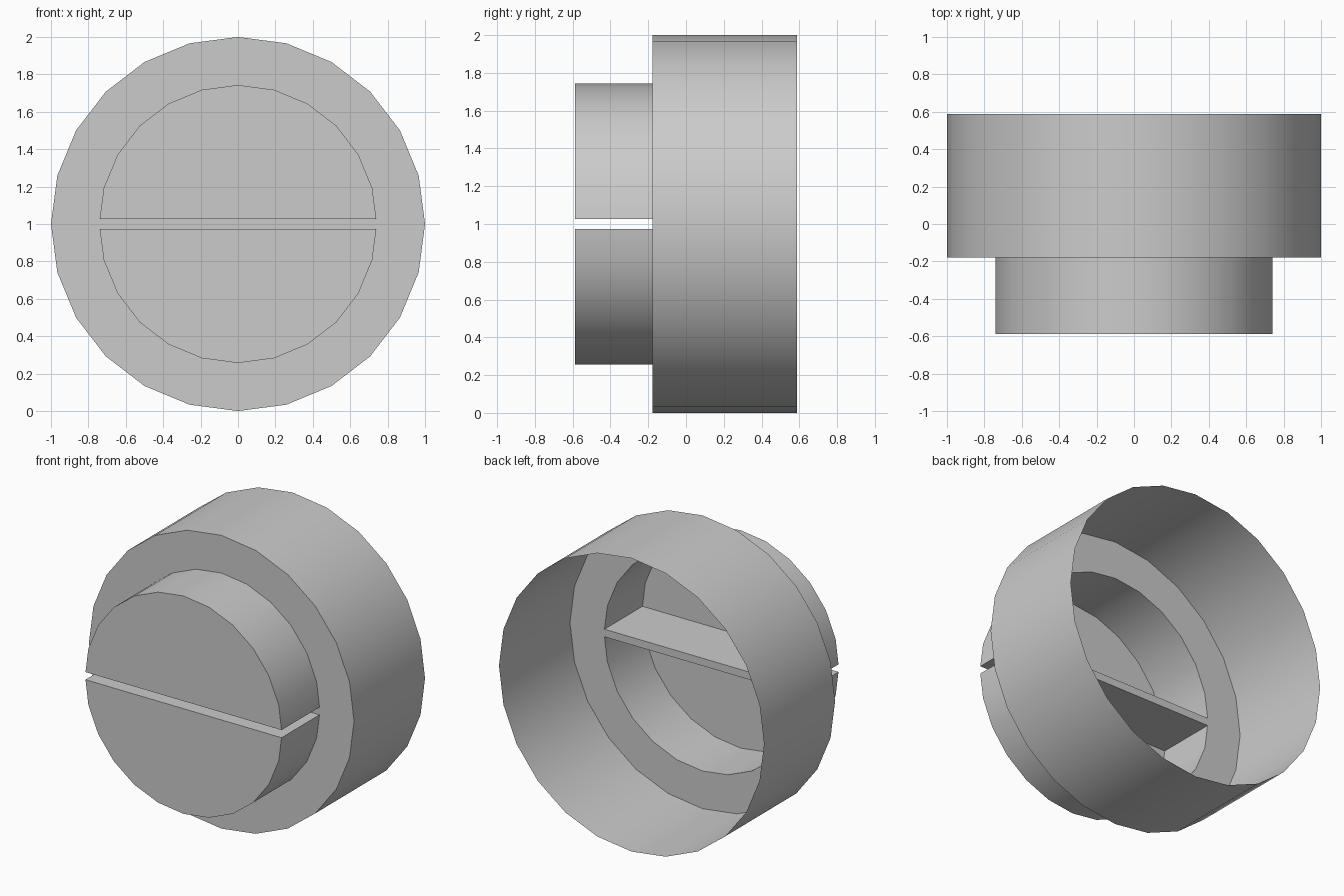
import bpy
import bmesh
from math import cos, sin, pi, radians, sqrt

cube = bpy.data.objects.get("Cube")
if cube:
    bpy.data.objects.remove(cube, do_unlink=True)

SIDES = 24
HALF = SIDES // 2
RIM_R, BOSS_R, SLOT = 1.0, 0.743, 0.026
FRONT, STEP, BACK = -0.587, -0.178, 0.587

grey = bpy.data.materials.new("plain grey")
grey.use_nodes = True
colour = (0.6, 0.6, 0.6, 1)
grey.diffuse_color = colour
grey.node_tree.nodes["Principled BSDF"].inputs["Base Color"].default_value = colour


def make_part(name, build):
    bm = bmesh.new()
    build(bm)
    bmesh.ops.remove_doubles(bm, verts=bm.verts, dist=0.0001)
    mesh = bpy.data.meshes.new(name)
    bm.to_mesh(mesh)
    bm.free()
    mesh.materials.append(grey)
    obj = bpy.data.objects.new(name, mesh)
    bpy.context.collection.objects.link(obj)
    bpy.ops.object.select_all(action="DESELECT")
    obj.select_set(True)
    bpy.context.view_layer.objects.active = obj
    bpy.ops.object.shade_smooth_by_angle(angle=radians(30))


def ring(bm, points, y):
    return [bm.verts.new((x, y, z + 1)) for x, z in points]


def bridge(bm, a, b, closed):
    for i in range(len(a) if closed else len(a) - 1):
        j = (i + 1) % len(a)
        bm.faces.new((a[i], a[j], b[j], b[i]))


def arc(radius, start, count):
    angles = [start + 2 * pi * i / SIDES for i in range(count)]
    return [(radius * cos(t), radius * sin(t)) for t in angles]


def half_disc(sign):
    # Half circle whose straight side stops short of the centre by the slot
    points = arc(BOSS_R, 0, HALF + 1)
    edge_x = BOSS_R - SLOT * (1 - cos(2 * pi / SIDES)) / sin(2 * pi / SIDES)
    points[0], points[-1] = (edge_x, SLOT), (-edge_x, SLOT)
    return [(sign * x, sign * z) for x, z in points]


# Outer tube, open at the back
def build_tube(bm):
    points = arc(RIM_R, 0, SIDES)
    bridge(bm, ring(bm, points, STEP), ring(bm, points, BACK), True)


# Flat shoulder around the boss, with the strip that closes the slot floor
def build_shoulder(bm):
    strip = []
    for sign in (1, -1):
        outer = [(sign * x, sign * z) for x, z in arc(RIM_R, 0, HALF + 1)]
        inner = half_disc(sign)
        bridge(bm, ring(bm, inner, STEP), ring(bm, outer, STEP), False)
        strip += [outer[0], inner[0], inner[-1]]
    bm.faces.new(ring(bm, strip, STEP))
    bmesh.ops.recalc_face_normals(bm, faces=bm.faces)
    for face in bm.faces:
        face.normal_update()
        if face.normal.y > 0:
            face.normal_flip()


# Hollow half of the boss, capped at the front and open behind
def build_half(sign):
    def build(bm):
        front = ring(bm, half_disc(sign), FRONT)
        back = ring(bm, half_disc(sign), STEP)
        bridge(bm, front, back, True)
        bm.faces.new(front)
    return build


make_part("outer_tube", build_tube)
make_part("front_shoulder", build_shoulder)
make_part("upper_boss", build_half(1))
make_part("lower_boss", build_half(-1))
